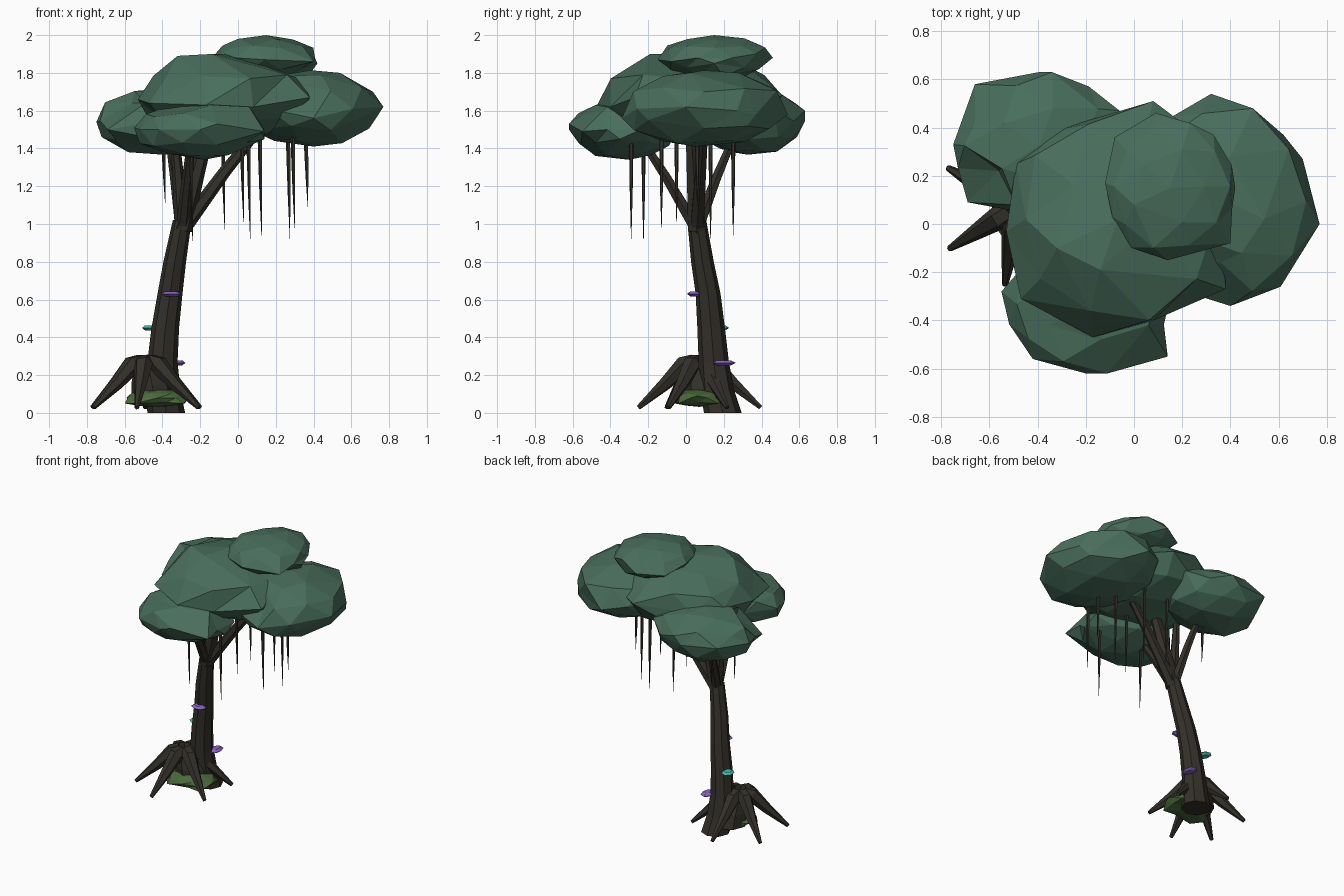
import bpy, bmesh, math, random
from mathutils import Vector

random.seed(7)


def material(name, rgb):
    m = bpy.data.materials.new(name)
    m.diffuse_color = (*rgb, 1)
    return m


BARK = material("dark bark", (0.034, 0.030, 0.023))
LEAF = material("foliage green", (0.066, 0.156, 0.108))
MOSS = material("moss green", (0.070, 0.145, 0.043))
PURPLE = material("purple fungus", (0.26, 0.127, 0.58))
TEAL = material("teal fungus", (0.06, 0.51, 0.40))


def finish(name, bm, *mats):
    bmesh.ops.recalc_face_normals(bm, faces=bm.faces)
    me = bpy.data.meshes.new(name)
    bm.to_mesh(me)
    bm.free()
    for m in mats:
        me.materials.append(m)
    ob = bpy.data.objects.new(name, me)
    bpy.context.collection.objects.link(ob)
    return ob


def tube(name, path, radii, sides, mat, level=False):
    """Faceted tapering tube through the path; level keeps rings horizontal."""
    bm = bmesh.new()
    pts = [Vector(p) for p in path]
    rings = []
    for i, (p, r) in enumerate(zip(pts, radii)):
        d = pts[min(i + 1, len(pts) - 1)] - pts[max(i - 1, 0)]
        q = Vector((0, 0, 1)).rotation_difference(d.normalized())
        ring = []
        for k in range(sides):
            a = 2 * math.pi * k / sides
            v = Vector((r * math.cos(a), r * math.sin(a), 0))
            ring.append(bm.verts.new(p + (v if level else q @ v)))
        rings.append(ring)
    for a, b in zip(rings, rings[1:]):
        for k in range(sides):
            j = (k + 1) % sides
            bm.faces.new((a[k], a[j], b[j], b[k]))
    bm.faces.new(rings[0])
    bm.faces.new(rings[-1])
    return finish(name, bm, mat)


def blob(name, lo, hi, mat, knobs=(), jitter=0.05):
    """Low-poly lump filling the box lo..hi, with its nearest corners pulled to the knobs."""
    lo, hi = Vector(lo), Vector(hi)
    mid, half = (lo + hi) / 2, (hi - lo) / 2
    bm = bmesh.new()
    bmesh.ops.create_icosphere(bm, subdivisions=2, radius=1)
    free = list(bm.verts)
    for v in free:
        v.co *= 0.98 + random.uniform(-jitter, jitter)
    for k in knobs:
        t = Vector((k[i] - mid[i]) / half[i] for i in range(3))
        v = max(free, key=lambda w: w.co.normalized().dot(t.normalized()))
        free.remove(v)
        v.co = t
    for v in bm.verts:
        v.co = [mid[i] + half[i] * max(-1, min(1, v.co[i])) for i in range(3)]
    return finish(name, bm, mat)


# Leaning trunk
tube("trunk",
     [(-0.38, 0.195, 0), (-0.395, 0.165, 0.12), (-0.40, 0.147, 0.27), (-0.385, 0.133, 0.45),
      (-0.36, 0.117, 0.63), (-0.335, 0.087, 0.8), (-0.295, 0.057, 1.02)],
     [0.10, 0.09, 0.08, 0.073, 0.066, 0.06, 0.05], 8, BARK, level=True)

# Branches into the canopy
fork = Vector((-0.295, 0.057, 0.97))
for i, (end, r) in enumerate([((0.16, 0.10, 1.56), 0.038), ((-0.24, -0.27, 1.50), 0.033),
                              ((-0.37, 0.27, 1.50), 0.033), ((-0.12, 0.02, 1.62), 0.048),
                              ((-0.34, 0.04, 1.52), 0.036)]):
    end = Vector(end)
    mid = fork.lerp(end, 0.5) + Vector((0, 0, 0.015))
    tube(f"branch_{i + 1}", [fork, mid, end], [r * 1.1, r * 0.85, r * 0.6], 6, BARK)

# Flared foot and six splayed roots
tube("root_flare", [(-0.44, 0.12, 0.05), (-0.455, 0.105, 0.15), (-0.48, 0.08, 0.27)],
     [0.125, 0.11, 0.065], 8, BARK, level=True)
for i, deg in enumerate([27, 90, 150, 212, 262, 330]):
    c, s = math.cos(math.radians(deg)), math.sin(math.radians(deg))
    path = [(-0.49 + r * c, 0.07 + r * s, z)
            for r, z in [(0.03, 0.265), (0.08, 0.255), (0.18, 0.155), (0.325, 0.028)]]
    tube(f"root_{i + 1}", path, [0.048, 0.051, 0.036, 0.013], 6, BARK)

# Moss mound at the foot
blob("moss_mound", (-0.60, -0.07, 0.03), (-0.25, 0.21, 0.13), MOSS,
     [(-0.60, 0.02, 0.05), (-0.25, 0.06, 0.09), (-0.29, -0.04, 0.05), (-0.36, -0.04, 0.10),
      (-0.54, -0.06, 0.05), (-0.28, 0.17, 0.05)])

# Canopy lumps
blob("canopy_main", (-0.53, -0.47, 1.43), (0.40, 0.51, 1.90), LEAF,
     [(-0.53, -0.03, 1.66), (-0.47, -0.31, 1.64), (-0.17, -0.47, 1.63), (0.08, -0.40, 1.62),
      (0.38, -0.27, 1.67), (-0.49, 0.25, 1.70), (0.08, 0.51, 1.68), (-0.32, -0.10, 1.89),
      (-0.14, -0.19, 1.90), (0.06, 0.0, 1.87)])
blob("canopy_right", (0.0, -0.35, 1.40), (0.77, 0.54, 1.82), LEAF,
     [(0.77, 0.0, 1.62), (0.70, 0.27, 1.60), (0.62, 0.37, 1.58), (0.32, 0.54, 1.58),
      (0.40, -0.34, 1.56), (0.62, -0.20, 1.55), (0.54, 0.02, 1.80), (0.40, 0.28, 1.80),
      (0.36, -0.16, 1.73), (0.40, 0.05, 1.41)])
blob("canopy_top", (-0.12, -0.15, 1.76), (0.43, 0.46, 2.0), LEAF,
     [(-0.12, 0.17, 1.90), (-0.08, 0.36, 1.87), (0.09, 0.46, 1.88), (0.33, 0.37, 1.90),
      (0.42, 0.15, 1.85), (0.40, -0.08, 1.86), (0.14, -0.15, 1.87), (-0.09, 0.03, 1.90),
      (0.15, 0.15, 2.0), (0.37, 0.20, 1.78), (0.0, 0.08, 1.98)])
blob("canopy_back_left", (-0.75, 0.02, 1.36), (-0.04, 0.63, 1.73), LEAF,
     [(-0.75, 0.33, 1.54), (-0.66, 0.58, 1.57), (-0.34, 0.63, 1.60), (-0.06, 0.47, 1.60),
      (-0.69, 0.09, 1.50), (-0.56, 0.22, 1.64), (-0.58, 0.25, 1.38), (-0.66, 0.42, 1.60)])
blob("canopy_front", (-0.55, -0.62, 1.34), (0.15, -0.04, 1.66), LEAF,
     [(-0.55, -0.28, 1.51), (-0.42, -0.56, 1.50), (-0.11, -0.62, 1.53), (0.14, -0.55, 1.49),
      (0.14, -0.35, 1.45), (-0.35, -0.42, 1.60), (0.06, -0.42, 1.62), (-0.18, -0.30, 1.34),
      (-0.14, -0.48, 1.63)])

# Hanging vines
for i, (x, y, z) in enumerate([(-0.24, -0.225, 0.91), (0.065, -0.29, 0.92), (0.125, 0.25, 0.94),
                               (0.275, 0.13, 0.92), (0.30, -0.13, 0.98), (0.37, 0.06, 1.09),
                               (-0.07, 0.25, 0.97), (-0.385, 0.25, 1.11), (0.03, -0.05, 1.01)]):
    tube(f"vine_{i + 1}", [(x - 0.01, y, 1.52), (x - 0.008, y, 1.40),
                           (x - 0.004, y, 0.5 * (1.40 + z)), (x, y, z)],
         [0.012, 0.012, 0.008, 0.001], 5, BARK)

# Shelf fungi on the trunk
for name, (x, y, z), rx, ry, mat in [
        ("fungus_front", (-0.355, 0.048, 0.63), 0.056, 0.044, PURPLE),
        ("fungus_left", (-0.47, 0.18, 0.45), 0.042, 0.05, TEAL),
        ("fungus_right", (-0.32, 0.20, 0.265), 0.042, 0.064, PURPLE)]:
    cap = tube(name, [(0, 0, -0.013), (0, 0, 0), (0, 0, 0.013)], [0.6, 1, 0.6], 7, mat)
    cap.scale = (rx, ry, 1)
    cap.location = (x, y, z)
